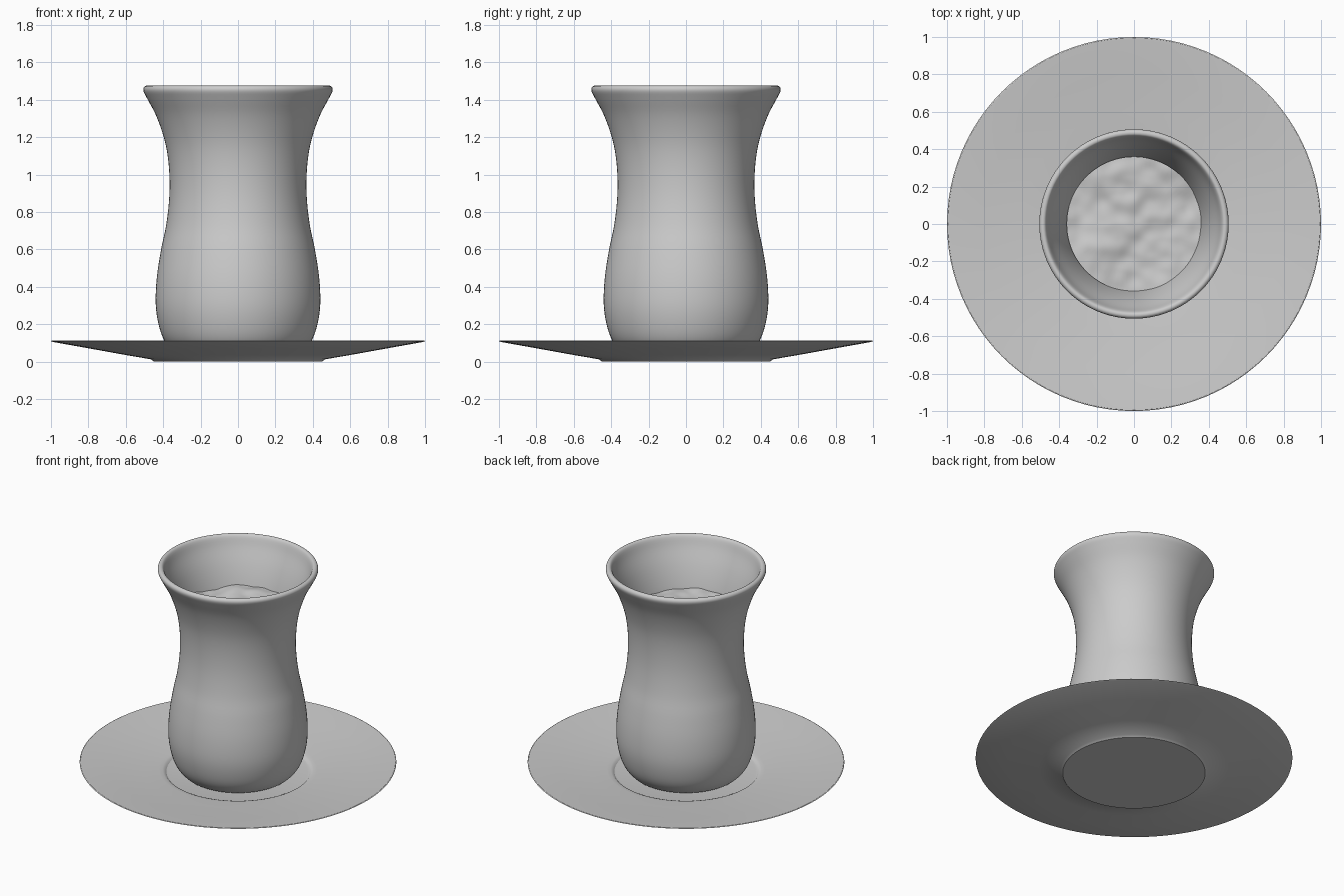
import bpy, bmesh, math
from mathutils import Vector, noise

if "Cube" in bpy.data.objects:
    bpy.data.objects.remove(bpy.data.objects["Cube"])


def smooth_path(pts, steps=4):
    """Catmull-Rom curve through (radius, z) points."""
    p = [Vector(q) for q in pts]
    p = [p[0]] + p + [p[-1]]
    out = []
    for i in range(1, len(p) - 2):
        a, b, c, d = p[i - 1:i + 3]
        for s in range(steps):
            t = s / steps
            out.append(0.5 * (2 * b + (c - a) * t + (2 * a - 5 * b + 4 * c - d) * t * t
                              + (3 * b - a - 3 * c + d) * t ** 3))
    return [(max(v.x, 0), v.y) for v in out] + [pts[-1]]


def lathe(name, profile, angle=40, segments=96, shape=None):
    """Spin a profile around z; shape optionally moves the vertices."""
    bm = bmesh.new()
    vs = [bm.verts.new((r, 0, z)) for r, z in profile]
    es = [bm.edges.new(pair) for pair in zip(vs, vs[1:])]
    bmesh.ops.spin(bm, geom=vs + es, cent=(0, 0, 0), axis=(0, 0, 1),
                   angle=math.tau, steps=segments)
    bmesh.ops.remove_doubles(bm, verts=bm.verts, dist=0.0005)
    if shape:
        for v in bm.verts:
            shape(v)
    bmesh.ops.recalc_face_normals(bm, faces=bm.faces)
    mesh = bpy.data.meshes.new(name)
    bm.to_mesh(mesh)
    bm.free()
    ob = bpy.data.objects.new(name, mesh)
    bpy.context.collection.objects.link(ob)
    bpy.ops.object.select_all(action='DESELECT')
    ob.select_set(True)
    bpy.context.view_layer.objects.active = ob
    bpy.ops.object.shade_smooth_by_angle(angle=math.radians(angle))
    return ob


# Saucer: shallow cone with a stepped recess for the glass
lathe("saucer", [(0, 0), (0.45, 0), (0.465, 0.012), (0.6, 0.035), (0.8, 0.071),
                 (0.985, 0.104), (1.0, 0.109), (0.995, 0.112), (0.98, 0.111),
                 (0.8, 0.09), (0.6, 0.07), (0.5, 0.061), (0.475, 0.058),
                 (0.462, 0.053), (0.452, 0.043), (0.44, 0.04), (0, 0.04)], 30)

# Tulip-shaped glass, outside
outer = [(0.30, 0.04), (0.345, 0.055), (0.395, 0.115), (0.425, 0.2), (0.44, 0.31),
         (0.434, 0.45), (0.411, 0.6), (0.384, 0.73), (0.368, 0.87), (0.367, 1.0),
         (0.379, 1.12), (0.403, 1.22), (0.44, 1.32), (0.485, 1.405), (0.505, 1.445),
         (0.503, 1.466), (0.488, 1.475)]
# Rim and inside wall
inner = [(0.47, 1.463), (0.447, 1.4), (0.405, 1.3), (0.372, 1.2), (0.35, 1.1),
         (0.337, 0.95), (0.344, 0.8), (0.38, 0.6), (0.41, 0.35), (0.395, 0.2),
         (0.35, 0.11), (0.28, 0.08)]
lathe("glass", [(0, 0.04)] + smooth_path(outer + inner) + [(0, 0.08)])


# Drink with an uneven frothy surface
def froth(v):
    if v.co.z > 1.14:
        p = Vector((v.co.x * 4, v.co.y * 4, 0.7))
        v.co.z += 0.03 * noise.noise(p) + 0.012 * noise.noise(p * 3)


level = 1.16
wall = [(r - 0.002, z) for r, z in smooth_path(inner[3:]) if z < 1.13]
surface = [(0.36 * i / 30, level) for i in range(31)]
lathe("drink", surface + wall + [(0, 0.082)], 50, shape=froth)
